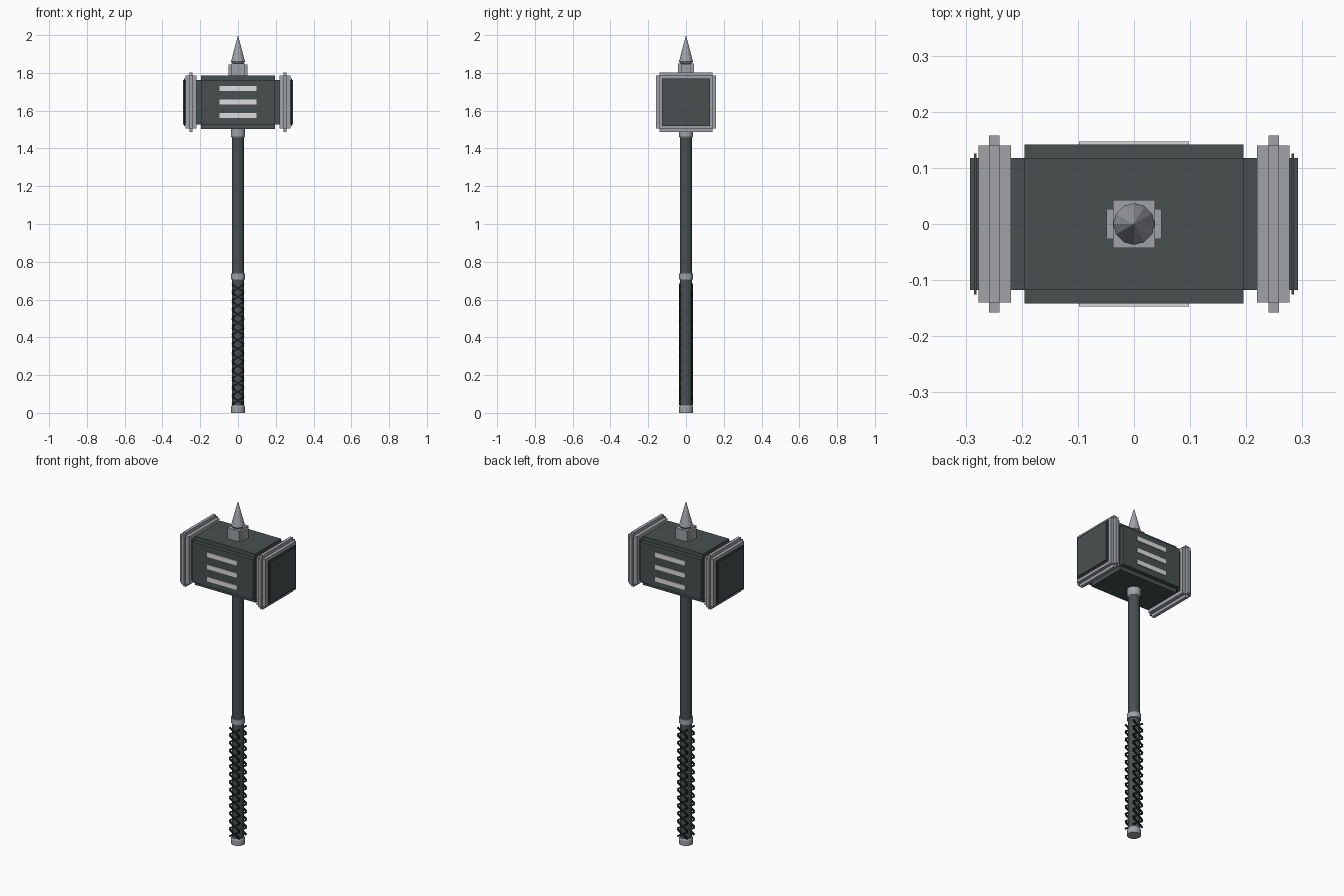
import bpy
import math
from mathutils import Matrix

if "Cube" in bpy.data.objects:
    bpy.data.objects.remove(bpy.data.objects["Cube"], do_unlink=True)


def material(name, r, g, b):
    m = bpy.data.materials.new(name)
    m.use_nodes = True
    m.diffuse_color = (r, g, b, 1)
    m.node_tree.nodes["Principled BSDF"].inputs["Base Color"].default_value = (r, g, b, 1)
    return m


DARK = material("dark_steel", 0.066, 0.08, 0.08)
METAL = material("pale_metal", 0.35, 0.365, 0.39)
LIGHT = material("light_inlay", 0.72, 0.72, 0.74)
WRAP = material("black_wrap", 0.012, 0.014, 0.014)
HEAD_Z = 1.645


def box(name, mat, centre, half, tilt=0):
    """Box from centre and half sizes, tilted about the y axis."""
    bpy.ops.mesh.primitive_cube_add(size=2)
    ob = bpy.context.object
    ob.name = name
    ob.data.transform(Matrix.Rotation(tilt, 4, "Y") @ Matrix.Diagonal((*half, 1)))
    ob.location = centre
    ob.data.materials.append(mat)
    return ob


def turned(name, mat, z0, z1, r0, r1, sides=16, smooth=False):
    """Cylinder or cone standing on the z axis."""
    bpy.ops.mesh.primitive_cone_add(vertices=sides, radius1=r0, radius2=r1,
                                    depth=z1 - z0, location=(0, 0, (z0 + z1) / 2))
    ob = bpy.context.object
    ob.name = name
    ob.data.materials.append(mat)
    if smooth:
        bpy.ops.object.shade_smooth_by_angle(angle=math.radians(35))
    return ob


def stepped_block(name, mat, x, half_x, outer, inner):
    """Two crossed boxes that leave notched long edges."""
    box(name + "_deep", mat, (x, 0, HEAD_Z), (half_x, outer, inner))
    box(name + "_tall", mat, (x, 0, HEAD_Z), (half_x, inner, outer))


# Hammer head
box("head_core", DARK, (0, 0, HEAD_Z), (0.292, 0.118, 0.118))
stepped_block("head_block", DARK, 0, 0.195, 0.142, 0.118)

# Bands and striking faces at both ends
for side, s in (("left", 1), ("right", -1)):
    box(side + "_band", METAL, (s * 0.248, 0, HEAD_Z), (0.029, 0.14, 0.14))
    stepped_block(side + "_band_ridge", METAL, s * 0.249, 0.009, 0.158, 0.14)
    box(side + "_face_rim", DARK, (s * 0.283, 0, HEAD_Z), (0.002, 0.126, 0.126))

# Inlaid bars on the front and back
for side, s in (("front", -1), ("back", 1)):
    for i in (-1, 0, 1):
        box(f"{side}_inlay_bar", LIGHT, (0, s * 0.143, HEAD_Z + i * 0.0715),
            (0.098, 0.004, 0.013))

# Spike and its socket
box("socket_deep", METAL, (0, 0, 1.813), (0.037, 0.043, 0.037))
box("socket_wide", METAL, (0, 0, 1.81), (0.049, 0.027, 0.035))
turned("spike_base", METAL, 1.848, 1.86, 0.028, 0.037, 12)
turned("spike", METAL, 1.86, 2.0, 0.037, 0, 12)

# Handle with its collars
turned("handle", DARK, 0.02, 1.52, 0.033, 0.033, smooth=True)
turned("pommel", METAL, 0, 0.03, 0.038, 0.038, smooth=True)
turned("pommel_edge", METAL, 0.03, 0.038, 0.038, 0.034, smooth=True)
turned("middle_collar", METAL, 0.707, 0.738, 0.038, 0.038, smooth=True)
turned("top_collar", METAL, 1.467, 1.505, 0.038, 0.038, smooth=True)
turned("top_collar_edge", METAL, 1.458, 1.467, 0.034, 0.038, smooth=True)

# Criss-cross grip wrapping on the front and back
ROWS = 14
for side, s in (("front", -1), ("back", 1)):
    for row in range(ROWS):
        z = 0.065 + row * 0.595 / (ROWS - 1)
        for tilt in (-1, 1):
            box(f"{side}_grip_strap", WRAP, (0, s * 0.032, z),
                (0.038, 0.004, 0.0045), tilt * math.radians(33))
